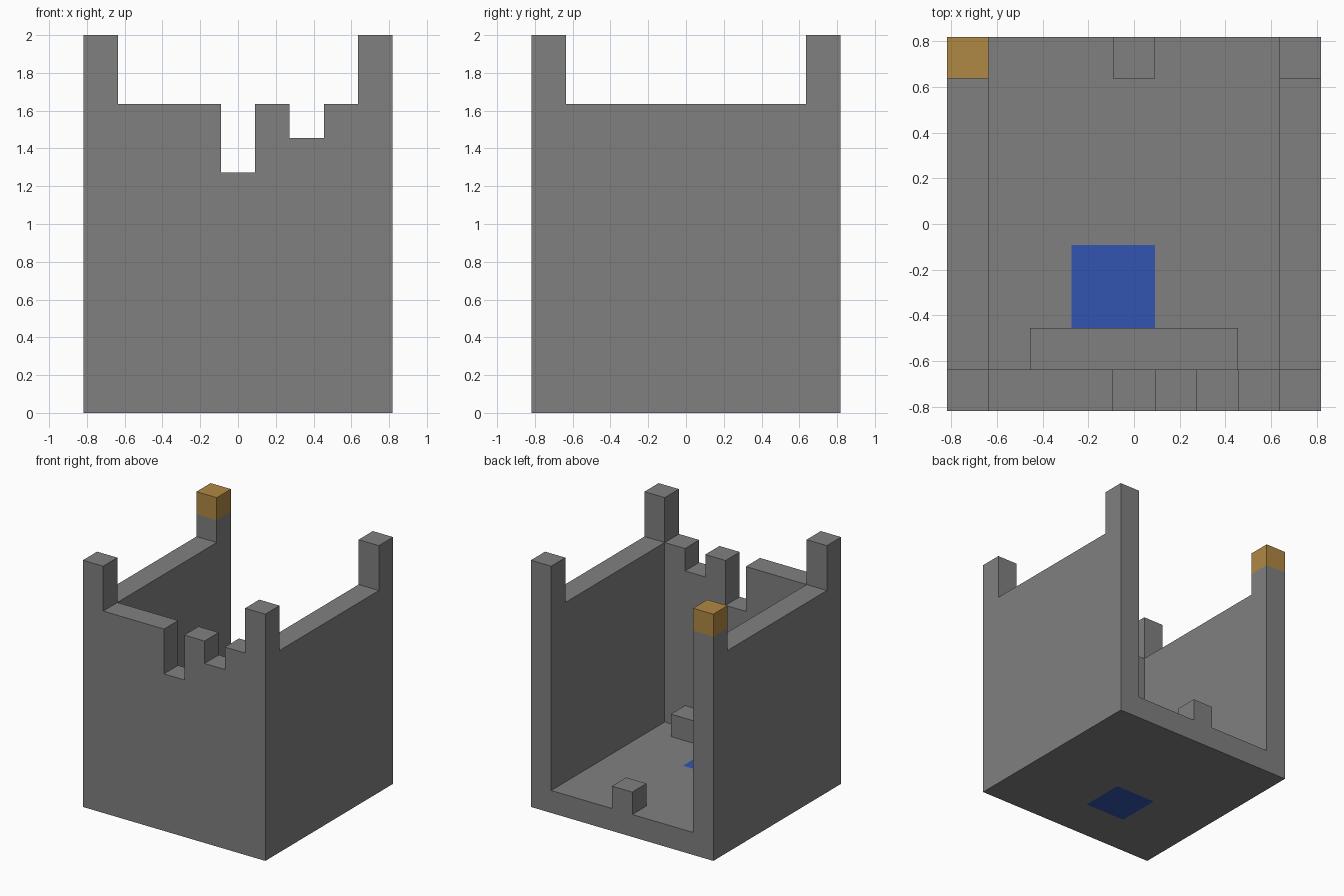
import bpy
import bmesh
from mathutils import Vector

cube = bpy.data.objects.get("Cube")
if cube:
    bpy.data.objects.remove(cube, do_unlink=True)

U = 2 / 11      # one block
HALF = 4.5      # half the footprint, in blocks


def material(name, r, g, b):
    mat = bpy.data.materials.new(name)
    mat.use_nodes = True
    mat.diffuse_color = (r, g, b, 1)
    mat.node_tree.nodes["Principled BSDF"].inputs["Base Color"].default_value = (r, g, b, 1)
    return mat


stone = material("grey stone", 0.216, 0.216, 0.216)
gold = material("gold", 0.434, 0.246, 0.058)
water = material("blue water", 0.033, 0.091, 0.434)


def finish(name, bm, *mats):
    """Scale from blocks to units and link the part."""
    bmesh.ops.scale(bm, vec=(U, U, U), verts=bm.verts)
    bmesh.ops.recalc_face_normals(bm, faces=bm.faces)
    mesh = bpy.data.meshes.new(name)
    bm.to_mesh(mesh)
    bm.free()
    for mat in mats:
        mesh.materials.append(mat)
    obj = bpy.data.objects.new(name, mesh)
    bpy.context.collection.objects.link(obj)
    return obj


def box(low, high):
    low, high = Vector(low), Vector(high)
    bm = bmesh.new()
    bmesh.ops.create_cube(bm, size=1)
    bmesh.ops.scale(bm, vec=high - low, verts=bm.verts)
    bmesh.ops.translate(bm, vec=(low + high) / 2, verts=bm.verts)
    return bm


def wall(name, start, heights, place, thickness):
    """Extrude a stepped skyline; heights holds (width, top) runs along the wall."""
    outline, pos = [(start, 1)], start
    for width, top in heights:
        outline += [(pos, top), (pos + width, top)]
        pos += width
    outline.append((pos, 1))
    bm = bmesh.new()
    face = bm.faces.new([bm.verts.new(place(a, z)) for a, z in outline])
    side = bmesh.ops.extrude_face_region(bm, geom=[face])
    moved = [v for v in side["geom"] if isinstance(v, bmesh.types.BMVert)]
    bmesh.ops.translate(bm, vec=thickness, verts=moved)
    bm.faces.ensure_lookup_table()
    return finish(name, bm, stone)


# Floor slab with a square pool showing on its top and underside
POOL_X, POOL_Y = (-1.5, 0.5), (-2.5, -0.5)
floor = box((-HALF, -HALF, 0), (HALF, HALF, 1))
for axis, cuts in ((Vector((1, 0, 0)), POOL_X), (Vector((0, 1, 0)), POOL_Y)):
    for cut in cuts:
        bmesh.ops.bisect_plane(floor, geom=floor.verts[:] + floor.edges[:] + floor.faces[:],
                               plane_co=axis * cut, plane_no=axis)
for f in floor.faces:
    c = f.calc_center_median()
    in_pool = POOL_X[0] < c.x < POOL_X[1] and POOL_Y[0] < c.y < POOL_Y[1]
    f.material_index = int(in_pool)
finish("floor", floor, stone, water)

# Front wall: corner towers and a notched parapet
wall("front_wall", -HALF, [(1, 11), (3, 9), (1, 7), (1, 9), (1, 8), (1, 9), (1, 11)],
     lambda a, z: (a, -HALF, z), (0, 1, 0))

# Side walls, each ending in a rear tower; the right one leaves room for its cap
for name, x, tower in (("left_wall", HALF - 1, 11), ("right_wall", -HALF, 10)):
    wall(name, 1 - HALF, [(7, 9), (1, tower)], lambda a, z: (x, a, z), (1, 0, 0))

# Gold cap on the right rear tower
finish("tower_cap", box((-HALF, HALF - 1, 10), (1 - HALF, HALF, 11)), gold)

# Bench against the front wall and a single block at the open back
finish("bench", box((-2.5, 1 - HALF, 1), (2.5, 2 - HALF, 2)), stone)
finish("back_block", box((-0.5, HALF - 1, 1), (0.5, HALF, 2)), stone)
